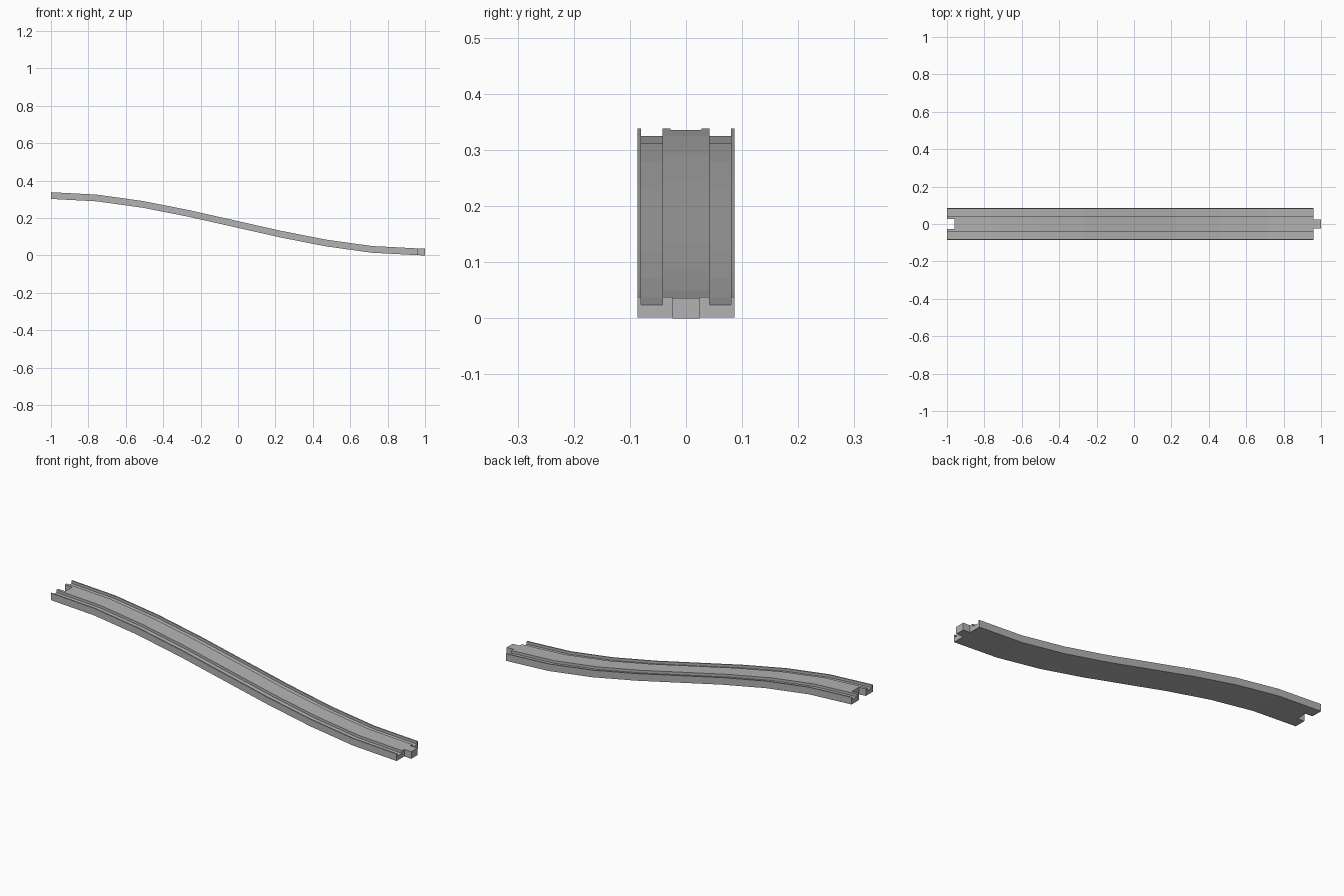
import bpy
import bmesh

if "Cube" in bpy.data.objects:
    bpy.data.objects.remove(bpy.data.objects["Cube"])

grey = bpy.data.materials.new("plain grey")
grey.diffuse_color = (0.45, 0.45, 0.45, 1)
grey.use_nodes = True
grey.node_tree.nodes["Principled BSDF"].inputs["Base Color"].default_value = grey.diffuse_color

START, END = -1.0, 0.96        # body ends
TOP, BOTTOM = 0.302, 0.0015    # underside heights at the two ends
THICK, GROOVE = 0.036, 0.0225  # height of the top and of the groove floor
STEPS = 8


def make_object(name, bm):
    bmesh.ops.recalc_face_normals(bm, faces=bm.faces)
    mesh = bpy.data.meshes.new(name)
    bm.to_mesh(mesh)
    bm.free()
    mesh.materials.append(grey)
    obj = bpy.data.objects.new(name, mesh)
    bpy.context.collection.objects.link(obj)
    return obj


def make_box(name, x0, x1, half_y, z0, z1, slope=0.0):
    bm = bmesh.new()
    bmesh.ops.create_cube(bm, size=1)
    for v in bm.verts:
        far = v.co.x > 0
        v.co = (x1 if far else x0, half_y if v.co.y > 0 else -half_y,
                (z1 if v.co.z > 0 else z0) - (slope if far else 0))
    return make_object(name, bm)


# Cross-section: outer lips, two wheel grooves and a raised centre
half = [(0.0865, 0), (0.0865, THICK), (0.08, THICK),
        (0.08, GROOVE), (0.042, GROOVE), (0.042, THICK)]
section = half + [(-y, z) for y, z in reversed(half)]

# Track body: the section swept down an S-shaped slope
bm = bmesh.new()
rings = []
for i in range(STEPS + 1):
    t = i / STEPS
    base = TOP + (BOTTOM - TOP) * t * t * (3 - 2 * t)
    x = START + (END - START) * t
    rings.append([bm.verts.new((x, y, base + z)) for y, z in section])
n = len(section)
for a, b in zip(rings, rings[1:]):
    for j in range(n):
        k = (j + 1) % n
        bm.faces.new((a[j], a[k], b[k], b[j]))
bm.faces.new(rings[0])
bm.faces.new(rings[-1])
track = make_object("track_body", bm)

# Socket notch at the high end
cutter = make_box("notch_cutter", -1.1, -0.96, 0.028, 0.2, 0.45)
cutter.hide_render = True
cut = track.modifiers.new("notch", 'BOOLEAN')
cut.operation = 'DIFFERENCE'
cut.solver = 'EXACT'
cut.object = cutter
bpy.context.view_layer.objects.active = track
track.select_set(True)
bpy.ops.object.modifier_apply(modifier=cut.name)
bpy.data.objects.remove(cutter)

# Connecting peg at the low end
make_box("connector_peg", END, 1.0, 0.0245, BOTTOM, BOTTOM + THICK, BOTTOM)
